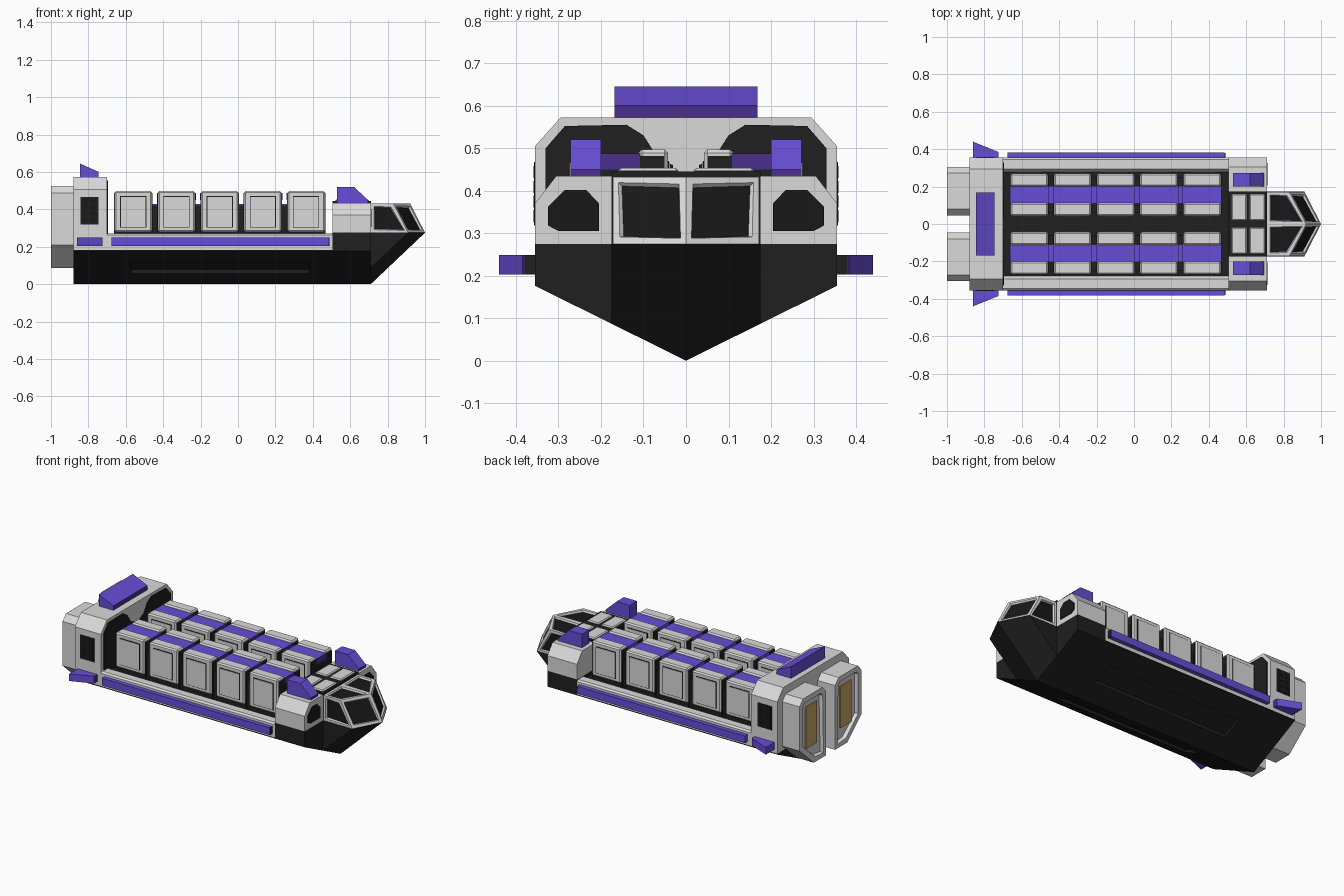
import bpy, bmesh
from mathutils import Vector

if "Cube" in bpy.data.objects:
    bpy.data.objects.remove(bpy.data.objects["Cube"])


def material(name, r, g, b):
    m = bpy.data.materials.new(name)
    m.diffuse_color = (r, g, b, 1)
    m.use_nodes = True
    m.node_tree.nodes["Principled BSDF"].inputs["Base Color"].default_value = m.diffuse_color
    return m


LIGHT = material("light grey", 0.70, 0.70, 0.70)
DARK = material("charcoal", 0.014, 0.014, 0.014)
BLACK = material("window black", 0.009, 0.009, 0.009)
PURPLE = material("purple", 0.14, 0.075, 0.68)
DEEP = material("deep purple", 0.07, 0.03, 0.28)
GOLD = material("dull gold", 0.58, 0.40, 0.13)


def finish(name, bm, *mats):
    bmesh.ops.recalc_face_normals(bm, faces=bm.faces[:])
    if mats[0] == PURPLE:  # forward ends of purple parts are deeper in colour
        mats = (PURPLE, DEEP)
        for f in bm.faces:
            f.normal_update()
            f.material_index = int(f.normal.x > .95)
    me = bpy.data.meshes.new(name)
    bm.to_mesh(me)
    bm.free()
    for m in mats:
        me.materials.append(m)
    ob = bpy.data.objects.new(name, me)
    bpy.context.collection.objects.link(ob)
    return ob


def prism(name, pts, axis, a, b, mat, side=1):
    """Extrude a 2D outline along an axis: x -> (y,z), y -> (x,z), z -> (x,y)."""
    def place(p, t):
        v = {"x": (t, p[0], p[1]), "y": (p[0], t, p[1]), "z": (p[0], p[1], t)}[axis]
        return (v[0], v[1] * side, v[2])
    bm = bmesh.new()
    lo = [bm.verts.new(place(p, a)) for p in pts]
    hi = [bm.verts.new(place(p, b)) for p in pts]
    n = len(pts)
    bm.faces.new(lo)
    bm.faces.new(hi)
    for i in range(n):
        bm.faces.new((lo[i], lo[(i + 1) % n], hi[(i + 1) % n], hi[i]))
    return finish(name, bm, mat)


def box(name, x0, x1, y0, y1, z0, z1, mat, side=1, bevel=0):
    ob = prism(name, [(x0, y0), (x1, y0), (x1, y1), (x0, y1)], "z", z0, z1, mat, side)
    if bevel:
        md = ob.modifiers.new("bevel", "BEVEL")
        md.width, md.segments = bevel, 1
    return ob


def mirrored(half):
    """Close a half outline in (y,z) across y = 0."""
    return half + [(-y, z) for y, z in reversed(half) if y > 0]


# keel hull with V bottom
hull = prism("keel_hull", mirrored([(0, 0), (.355, .176), (.355, .182)]), "x", -.88, .71, DARK)
prism("hull_deck", mirrored([(.30, .18), (.30, .25)]), "x", -.72, .52, DARK)
prism("fore_hull", mirrored([(.355, .18), (.355, .275)]), "x", .505, .71, DARK)

# bow under the cockpit
bm = bmesh.new()
for co in [(.71, 0, 0), (1, 0, .275), (.71, .175, .087), (.71, -.175, .087), (.71, .175, .275),
           (.71, -.175, .275), (.91, .175, .275), (.91, -.175, .275)]:
    bm.verts.new(co)
bmesh.ops.convex_hull(bm, input=bm.verts[:])
finish("bow", bm, DARK)

# cockpit with inset windows
bm = bmesh.new()
for s in (1, -1):
    P = [Vector((x, y * s, z)) for x, y, z in
         [(.71, .172, .275), (.91, .172, .275), (1, 0, .275), (.92, 0, .432),
          (.83, .172, .432), (.71, .172, .432), (.71, 0, .432)]]
    for ids in [(0, 1, 4, 5), (1, 2, 3, 4), (5, 4, 3, 6)]:
        bm.faces.new([bm.verts.new(P[i]) for i in (ids if s > 0 else ids[::-1])])
bmesh.ops.remove_doubles(bm, verts=bm.verts[:], dist=1e-4)
bmesh.ops.recalc_face_normals(bm, faces=bm.faces[:])
panes = bm.faces[:]
for f in panes:
    if f.normal.dot(f.calc_center_median() - Vector((.8, 0, .35))) < 0:
        f.normal_flip()
bmesh.ops.inset_individual(bm, faces=panes, thickness=.023, depth=0)
bmesh.ops.inset_individual(bm, faces=panes, thickness=.007, depth=-.010)
for f in panes:
    f.material_index = 1
finish("cockpit", bm, LIGHT, BLACK)

# fore cabin roof
box("cabin_roof", .505, .712, -.175, .175, .27, .445, DARK)
# stern block and its top fin
prism("stern_block", mirrored([(.355, .18), (.355, .505), (.295, .572)]), "x", -.88, -.70, LIGHT)
prism("top_fin", [(-.845, .57), (-.745, .57), (-.745, .60), (-.845, .645)], "y", -.168, .168, PURPLE)

for s, tag in ((1, "left"), (-1, "right")):
    # deck side wall, rail and stern fin
    prism("side_wall_" + tag, [(.355, .18), (.355, .262), (.345, .272), (.295, .272), (.275, .245), (.275, .18)],
          "x", -.70, .505, LIGHT, s)
    prism("side_rail_" + tag, [(-.675, .35), (.485, .35), (.485, .382), (-.675, .382)],
          "z", .203, .248, PURPLE, s)
    box("rail_end_" + tag, .484, .488, .35, .38, .203, .248, DARK, s)
    prism("stern_fin_" + tag, [(-.86, .35), (-.725, .35), (-.725, .385), (-.86, .44)],
          "z", .203, .248, PURPLE, s)

    # long groove cut into the sloped bottom
    k = .176 / .355
    groove = prism("groove_cutter_" + tag, [(.115, .115 * k - .02), (.245, .245 * k - .02),
                                            (.228, .245 * k + .008), (.115, .115 * k + .022)],
                   "x", -.57, .38, DARK, s)
    groove.hide_render = True
    groove.hide_set(True)
    cut = hull.modifiers.new("groove_" + tag, "BOOLEAN")
    cut.operation, cut.object = "DIFFERENCE", groove

    # fore side cabin, window, purple beacon and roof hatches
    prism("side_cabin_" + tag, [(.17, .275), (.355, .275), (.355, .37), (.305, .435), (.17, .435)],
          "x", .505, .71, LIGHT, s)
    prism("cabin_window_" + tag, [(.205, .305), (.30, .305), (.325, .318), (.325, .362),
                                  (.285, .402), (.235, .402), (.205, .37)], "x", .707, .714, BLACK, s)
    prism("beacon_" + tag, [(.53, .43), (.695, .43), (.695, .45), (.62, .52), (.53, .52)],
          "y", .2, .272, PURPLE, s)
    for x0 in (.52, .617):
        box("roof_hatch_" + tag, x0, x0 + .083, .018, .16, .44, .453, LIGHT, s, .006)

    # stern bulkhead panel and side grille
    prism("bulkhead_panel_" + tag, [(.03, .25), (.33, .25), (.33, .50), (.285, .552), (.14, .555),
                                    (.10, .53), (.065, .475), (.03, .46)], "x", -.703, -.694, DARK, s)
    box("stern_grille_" + tag, -.842, -.745, .35, .357, .318, .467, DARK, s)
    for i in range(2):
        for j in range(4):
            x, z = -.834 + i * .043, .326 + j * .0345
            box("grille_pane_" + tag, x, x + .037, .354, .359, z, z + .028, BLACK, s)

    # engine with recessed rear and gold panel
    eng = prism("engine_" + tag, [(.045, .085), (.165, .085), (.305, .21), (.305, .487), (.272, .524),
                                  (.08, .524), (.045, .487)], "x", -1.0, -.87, LIGHT, s)
    bm = bmesh.new()
    bm.from_mesh(eng.data)
    rear = [f for f in bm.faces if f.normal.x < -.9]
    bmesh.ops.inset_individual(bm, faces=rear, thickness=.035, depth=0)
    bmesh.ops.inset_individual(bm, faces=rear, thickness=.008, depth=-.02)
    bm.to_mesh(eng.data)
    bm.free()
    box("engine_panel_" + tag, -.988, -.979, .115, .225, .19, .45, GOLD, s)

    # cargo row: dark core, purple spine, five containers with dark ends
    box("cargo_core_" + tag, -.645, .45, .06, .25, .24, .42, DARK, s)
    box("cargo_spine_" + tag, -.655, .46, .112, .2, .41, .428, PURPLE, s)
    for i in range(5):
        c = -.56 + i * .231
        box("container_body_" + tag, c - .103, c + .103, .052, .26, .25, .482, DARK, s)
        box("container_outer_" + tag, c - .1, c + .1, .2, .27, .28, .497, LIGHT, s, .008)
        box("container_inner_" + tag, c - .1, c + .1, .042, .112, .28, .497, LIGHT, s, .008)
        box("container_strap_" + tag, c - .104, c + .104, .108, .204, .45, .487, PURPLE, s)
        for y, d in ((.266, .006), (.046, -.006)):
            box("container_seam_" + tag, c - .070, c + .070, y, y + d, .302, .470, DARK, s)
            box("container_panel_" + tag, c - .066, c + .066, y, y + d * 1.4, .306, .466, LIGHT, s)
